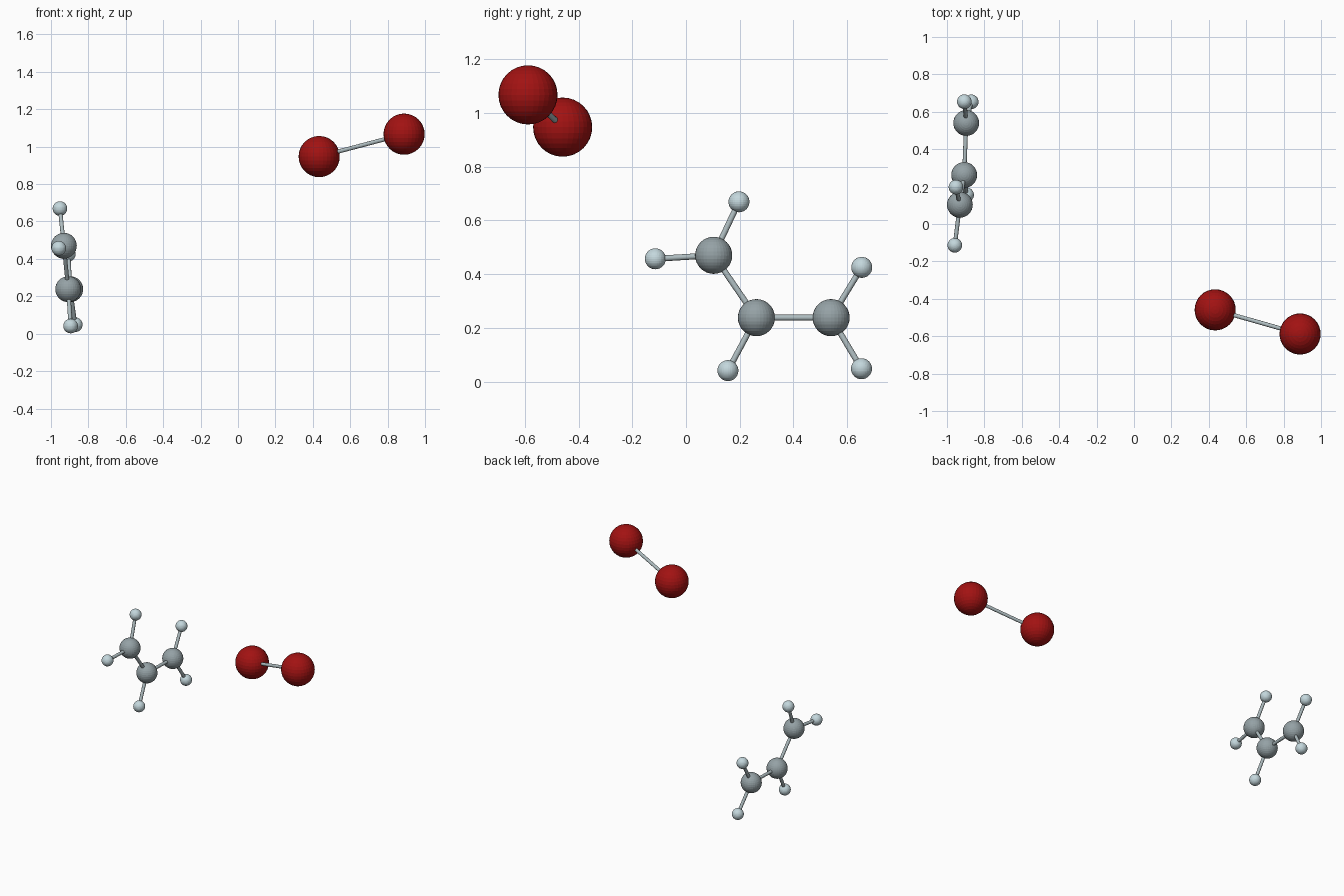
import bpy
from mathutils import Vector

if "Cube" in bpy.data.objects:
    bpy.data.objects.remove(bpy.data.objects["Cube"])


def material(name, rgb):
    m = bpy.data.materials.new(name)
    m.diffuse_color = (*rgb, 1)
    m.use_nodes = True
    m.node_tree.nodes["Principled BSDF"].inputs["Base Color"].default_value = m.diffuse_color
    return m


MATS = {
    "carbon": material("carbon_grey", (0.30, 0.36, 0.38)),
    "hydrogen": material("hydrogen_pale", (0.55, 0.68, 0.72)),
    "bromine": material("bromine_red", (0.36, 0.006, 0.006)),
    "bond": material("bond_grey", (0.42, 0.50, 0.52)),
}
RADII = {"carbon": 0.069, "hydrogen": 0.039, "bromine": 0.110}
BOND_RADIUS = 0.011

# Atoms: name -> (element, centre)
ATOMS = {
    "carbon_top": ("carbon", (-0.931, 0.103, 0.470)),
    "carbon_middle": ("carbon", (-0.908, 0.262, 0.238)),
    "carbon_end": ("carbon", (-0.897, 0.540, 0.238)),
    "hydrogen_top_upper": ("hydrogen", (-0.952, 0.197, 0.669)),
    "hydrogen_top_side": ("hydrogen", (-0.958, -0.114, 0.457)),
    "hydrogen_middle": ("hydrogen", (-0.895, 0.156, 0.041)),
    "hydrogen_end_lower": ("hydrogen", (-0.870, 0.653, 0.048)),
    "hydrogen_end_upper": ("hydrogen", (-0.907, 0.654, 0.425)),
    "bromine_inner": ("bromine", (0.434, -0.459, 0.947)),
    "bromine_outer": ("bromine", (0.888, -0.588, 1.067)),
}

BONDS = [
    ("carbon_top", "carbon_middle"),
    ("carbon_middle", "carbon_end"),
    ("carbon_top", "hydrogen_top_upper"),
    ("carbon_top", "hydrogen_top_side"),
    ("carbon_middle", "hydrogen_middle"),
    ("carbon_end", "hydrogen_end_lower"),
    ("carbon_end", "hydrogen_end_upper"),
    ("bromine_inner", "bromine_outer"),
]


def add_atom(name, element, centre):
    bpy.ops.mesh.primitive_uv_sphere_add(
        segments=32, ring_count=16, radius=RADII[element], location=centre)
    ob = bpy.context.object
    ob.name = name
    ob.data.materials.append(MATS[element])


def add_bond(start, end):
    a, b = (Vector(ATOMS[n][1]) for n in (start, end))
    d = b - a
    bpy.ops.mesh.primitive_cylinder_add(
        vertices=16, radius=BOND_RADIUS, depth=d.length, location=(a + b) / 2,
        rotation=d.to_track_quat('Z', 'Y').to_euler())
    ob = bpy.context.object
    ob.name = f"bond_{start}_to_{end}"
    ob.data.materials.append(MATS["bond"])
    bpy.ops.object.shade_smooth_by_angle()


# Balls
for atom_name, (kind, pos) in ATOMS.items():
    add_atom(atom_name, kind, pos)

# Sticks
for pair in BONDS:
    add_bond(*pair)
